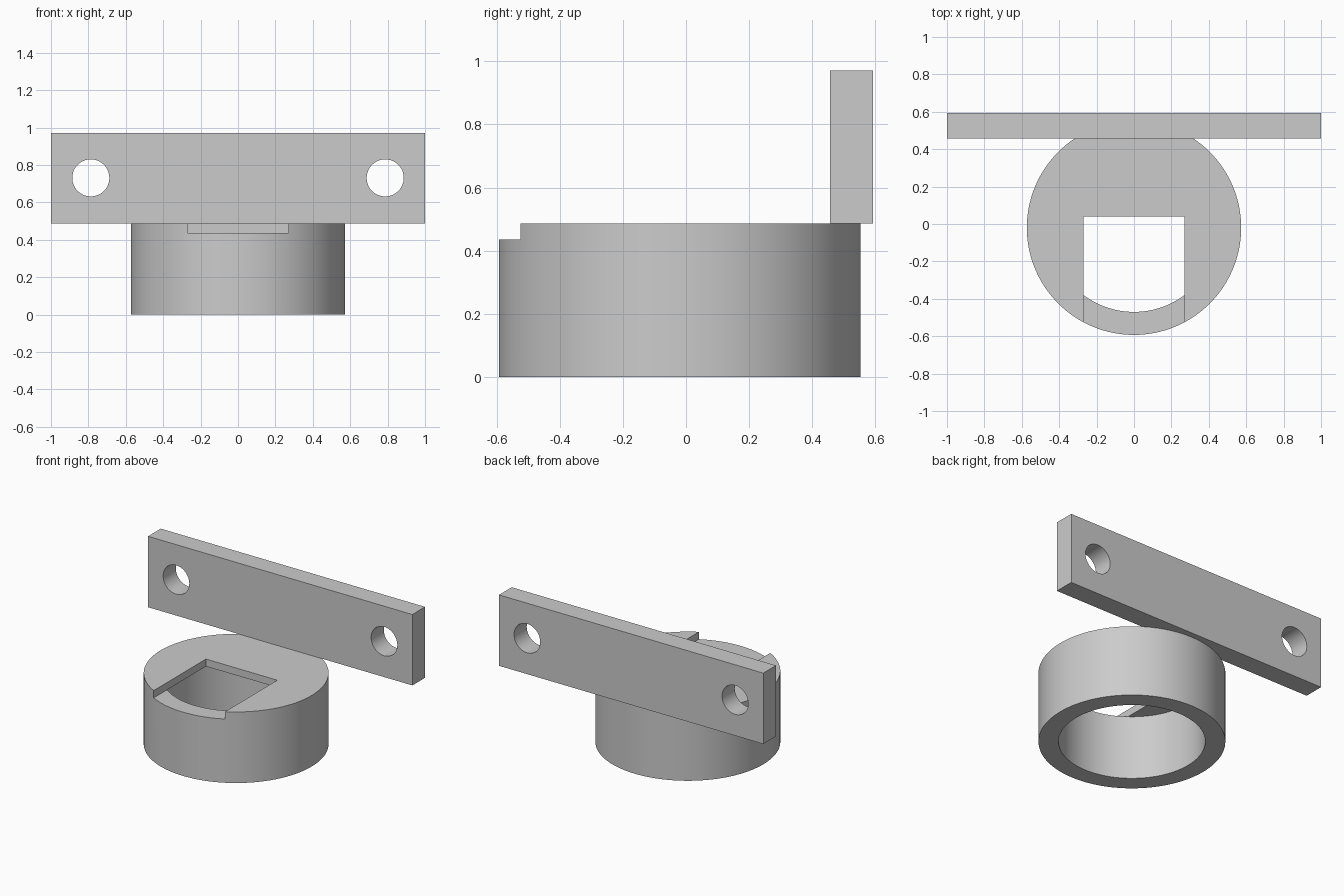
import bpy
import math

if "Cube" in bpy.data.objects:
    bpy.data.objects.remove(bpy.data.objects["Cube"])

CY = -0.02            # ring centre in y
R_OUT, R_IN = 0.573, 0.45
LEDGE, TOP = 0.436, 0.486


def box(name, lo, hi):
    mid = [(a + b) / 2 for a, b in zip(lo, hi)]
    bpy.ops.mesh.primitive_cube_add(size=1, location=mid)
    ob = bpy.context.object
    ob.name = name
    ob.scale = [b - a for a, b in zip(lo, hi)]
    bpy.ops.object.transform_apply(location=True, rotation=True, scale=True)
    return ob


def cylinder(name, r, depth, loc, sides, rot_x=0):
    bpy.ops.mesh.primitive_cylinder_add(vertices=sides, radius=r, depth=depth,
                                        location=loc, rotation=(rot_x, 0, 0))
    ob = bpy.context.object
    ob.name = name
    bpy.ops.object.transform_apply(location=True, rotation=True, scale=True)
    return ob


def cut(target, cutter):
    mod = target.modifiers.new("cut", 'BOOLEAN')
    mod.operation, mod.solver, mod.object = 'DIFFERENCE', 'EXACT', cutter
    bpy.context.view_layer.objects.active = target
    bpy.ops.object.modifier_apply(modifier=mod.name)
    bpy.data.objects.remove(cutter)


def smooth(ob):
    bpy.ops.object.select_all(action='DESELECT')
    ob.select_set(True)
    bpy.context.view_layer.objects.active = ob
    bpy.ops.object.shade_smooth_by_angle(angle=math.radians(30))


# Capped ring: hollow from below, slot through the cap open to the front
ring = cylinder("holder_ring", R_OUT, TOP, (0, CY, TOP / 2), 128)
cut(ring, cylinder("bore", R_IN, LEDGE + 0.2, (0, CY, (LEDGE - 0.2) / 2), 128))
cut(ring, box("slot", (-0.27, -1, LEDGE), (0.27, 0.039, 1)))
smooth(ring)

# Upright mounting plate with two screw holes
plate = box("mounting_plate", (-1, 0.456, TOP), (1, 0.593, 0.971))
for side in (-1, 1):
    cut(plate, cylinder("screw_hole", 0.099, 0.6, (side * 0.787, 0.52, 0.731),
                        64, math.pi / 2))
smooth(plate)
